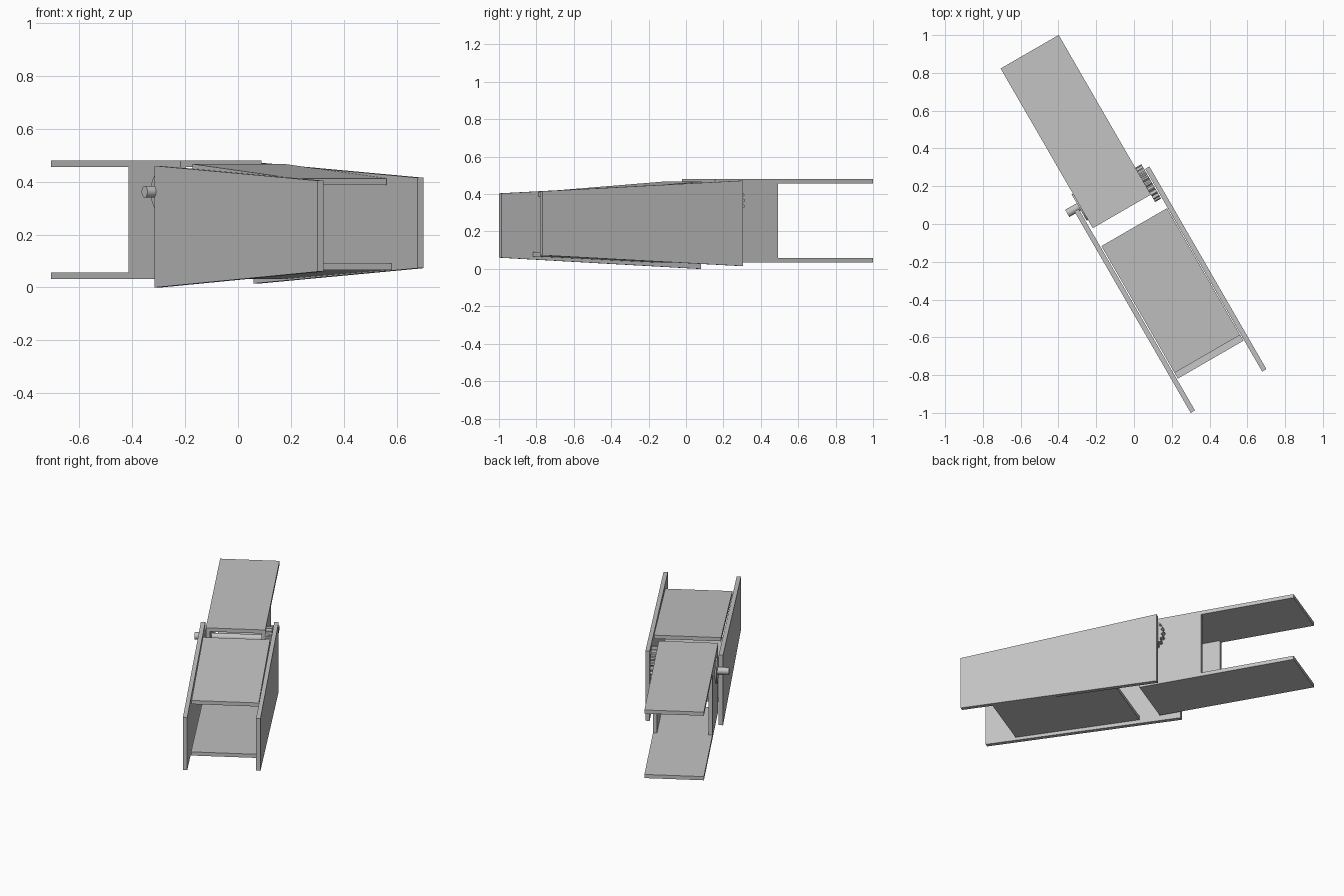
import bpy, bmesh, math
from mathutils import Matrix, Vector

cube = bpy.data.objects.get("Cube")
if cube:
    bpy.data.objects.remove(cube, do_unlink=True)

grey = bpy.data.materials.new("plain_grey")
grey.use_nodes = True
colour = (0.55, 0.55, 0.55, 1)
grey.diffuse_color = colour
grey.node_tree.nodes["Principled BSDF"].inputs["Base Color"].default_value = colour

# The whole assembly is turned about the vertical axis
TURN = Matrix.Rotation(math.radians(30), 4, "Z")


def slab(name, u0, u1, profile):
    """Extrude a side profile of (length, height) points across the width."""
    bm = bmesh.new()
    face = bm.faces.new([bm.verts.new((u0, v, z)) for v, z in profile])
    grown = bmesh.ops.extrude_face_region(bm, geom=[face])["geom"]
    moved = [g for g in grown if isinstance(g, bmesh.types.BMVert)]
    bmesh.ops.translate(bm, verts=moved, vec=(u1 - u0, 0, 0))
    bmesh.ops.recalc_face_normals(bm, faces=bm.faces)
    bm.transform(TURN)
    mesh = bpy.data.meshes.new(name)
    bm.to_mesh(mesh)
    bm.free()
    mesh.materials.append(grey)
    obj = bpy.data.objects.new(name, mesh)
    bpy.context.collection.objects.link(obj)
    return obj


def sheet(name, u0, u1, back, front, thick=0.024):
    """Flat plate from a back to a front point on its top side."""
    (v0, z0), (v1, z1) = back, front
    return slab(name, u0, u1, [(v0, z0), (v1, z1), (v1, z1 - thick), (v0, z0 - thick)])


def disc(name, u0, u1, v, z, radius, sides=32, teeth_depth=0):
    """Round part lying along the width; alternate pairs of points form teeth."""
    points = []
    for i in range(sides):
        a = 2 * math.pi * i / sides
        r = radius - (teeth_depth if i % 4 > 1 else 0)
        points.append((v + r * math.cos(a), z + r * math.sin(a)))
    obj = slab(name, u0, u1, points)
    if not teeth_depth:
        for p in obj.data.polygons:
            p.use_smooth = len(p.vertices) == 4
        for e in obj.data.edges:
            a, b = (obj.data.vertices[i].co for i in e.vertices)
            across = (a - b).normalized().dot(TURN @ Vector((1, 0, 0)))
            e.use_edge_sharp = abs(across) < 0.5
    return obj


# Front section: two tapered side plates, sloping top and bottom
slab("right_side_plate", -0.24, -0.214,
     [(0.215, 0), (0.215, 0.46), (-1.016, 0.404), (-1.016, 0.06)])
slab("left_side_plate", 0.197, 0.223,
     [(0.223, 0.015), (0.223, 0.472), (-1.016, 0.415), (-1.016, 0.073)])
sheet("front_top_plate", -0.208, 0.193, (-0.015, 0.467), (-0.79, 0.412))
sheet("front_bottom_plate", -0.208, 0.193, (-0.04, 0.057), (-0.825, 0.091))

# Rear section: level plates joined by two shorter walls
for name, top in (("rear_top_plate", 0.48), ("rear_bottom_plate", 0.057)):
    sheet(name, -0.2, 0.155, (1.066, top), (0.09, top))
for name, u in (("right_rear_wall", -0.2), ("left_rear_wall", 0.131)):
    sheet(name, u, u + 0.024, (0.48, 0.457), (0.09, 0.457), 0.401)

# Hinge: pin, washer and toothed wheel
disc("hinge_pin", -0.278, 0.16, 0.225, 0.362, 0.022, 24)
disc("hinge_washer", -0.208, -0.2, 0.22, 0.362, 0.08)
disc("toothed_wheel", 0.155, 0.192, 0.15, 0.362, 0.105, 80, 0.012)
